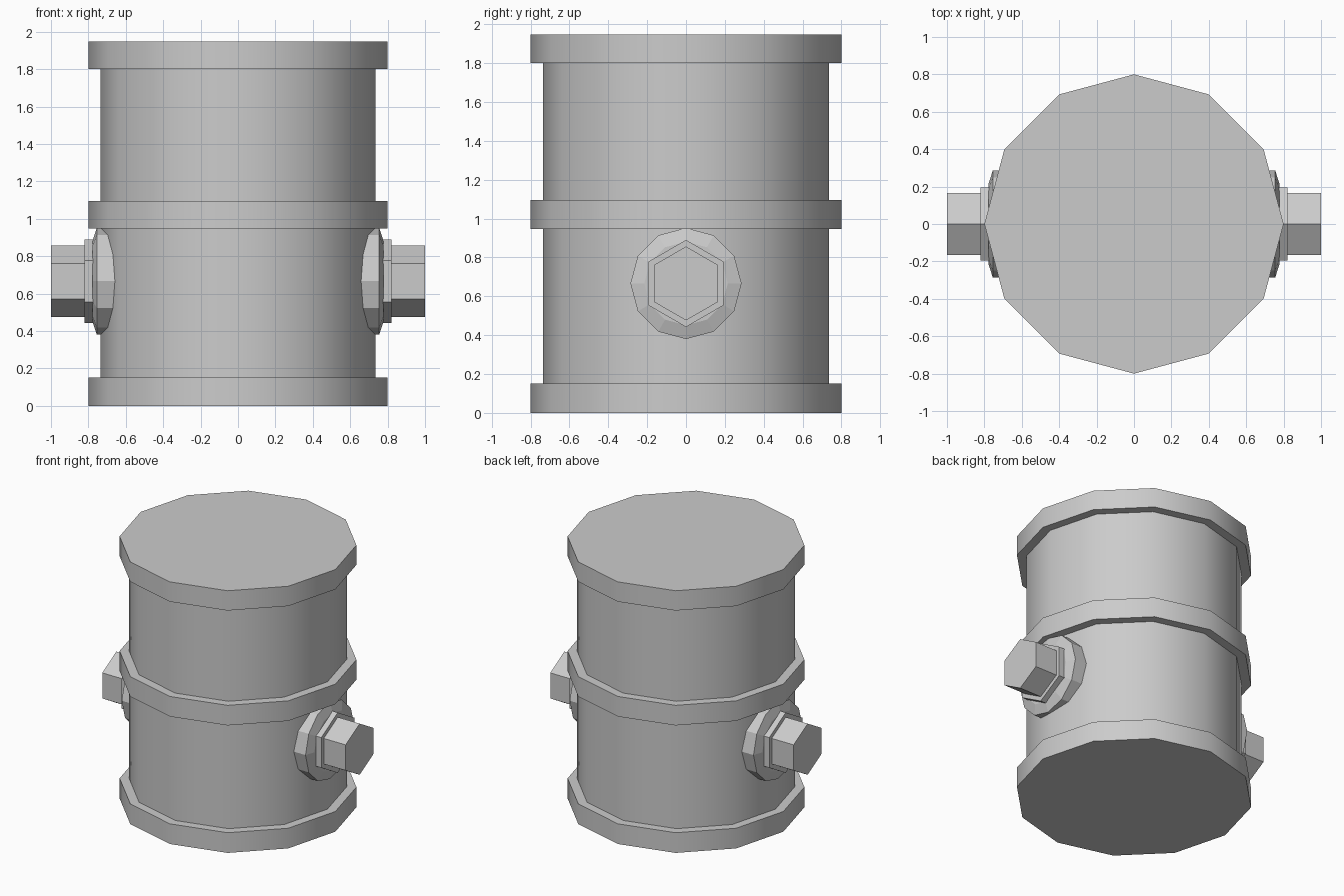
import bpy, bmesh, math
from mathutils import Matrix

cube = bpy.data.objects.get("Cube")
if cube:
    bpy.data.objects.remove(cube, do_unlink=True)

grey = bpy.data.materials.new("plain grey")
grey.use_nodes = True
colour = (0.6, 0.6, 0.6, 1)
grey.diffuse_color = colour
grey.node_tree.nodes["Principled BSDF"].inputs["Base Color"].default_value = colour


def lathe(name, profile, sides, matrix=Matrix(), smooth=False):
    """Turn a (radius, height) profile into a capped solid with flat sides."""
    bm = bmesh.new()
    rings = []
    for radius, height in profile:
        angles = [math.tau * i / sides for i in range(sides)]
        rings.append([bm.verts.new((radius * math.cos(a), radius * math.sin(a), height))
                      for a in angles])
    for low, high in zip(rings, rings[1:]):
        for i in range(sides):
            j = (i + 1) % sides
            bm.faces.new((low[i], low[j], high[j], high[i]))
    bm.faces.new(rings[0][::-1])
    bm.faces.new(rings[-1])
    bm.transform(matrix)
    bmesh.ops.recalc_face_normals(bm, faces=bm.faces)
    mesh = bpy.data.meshes.new(name)
    bm.to_mesh(mesh)
    bm.free()
    mesh.materials.append(grey)
    obj = bpy.data.objects.new(name, mesh)
    bpy.context.collection.objects.link(obj)
    if smooth:
        bpy.ops.object.select_all(action='DESELECT')
        obj.select_set(True)
        bpy.context.view_layer.objects.active = obj
        bpy.ops.object.shade_smooth_by_angle(angle=math.radians(40))
    return obj


# Barrel: three raised hoops on a narrower wall
HOOP, WALL = 0.8, 0.735
barrel_profile = []
for bottom, top in ((0, 0.15), (0.947, 1.096), (1.8, 1.947)):
    if bottom:
        barrel_profile.append((WALL, bottom))
    barrel_profile += [(HOOP, bottom), (HOOP, top)]
    if bottom < 1.5:
        barrel_profile.append((WALL, top))
lathe("barrel", barrel_profile, 12, smooth=True)

# Bolts: washer, hexagonal flange and hexagonal head on each side
for side, angle in (("left", 90), ("right", -90)):
    place = Matrix.Translation((0, 0, 0.666)) @ Matrix.Rotation(math.radians(angle), 4, 'Y')
    lathe(side + "_washer", [(0.286, 0.6), (0.286, 0.755), (0.215, 0.778)], 12, place)
    lathe(side + "_bolt_flange", [(0.224, 0.7), (0.224, 0.82)], 6, place)
    lathe(side + "_bolt_head", [(0.19, 0.8), (0.19, 1.0)], 6, place)
